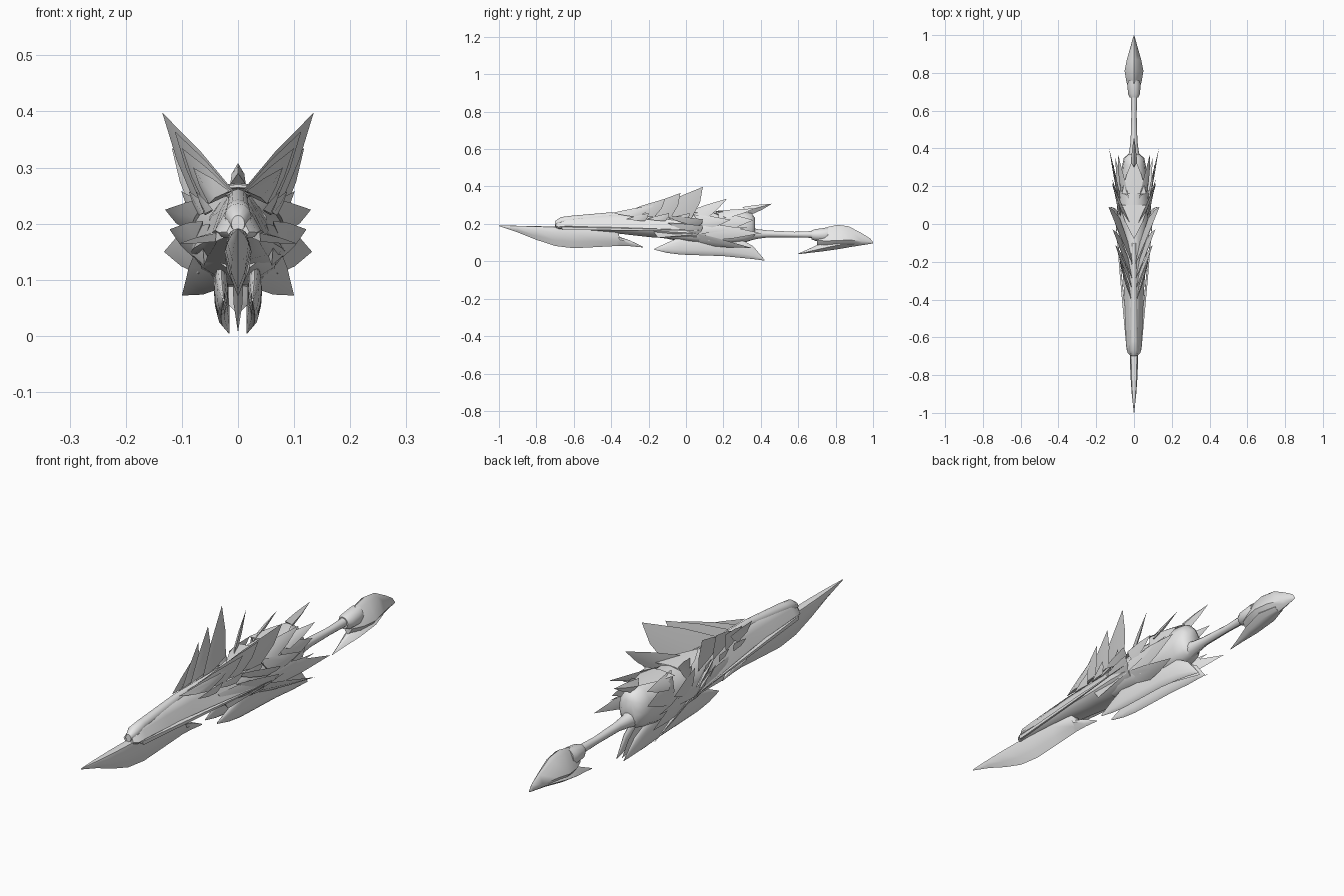
import bpy, bmesh, math
from mathutils import Vector

steel = bpy.data.materials.new("light steel grey")
steel.diffuse_color = (0.8, 0.8, 0.8, 1)


def finish(bm, name, angle):
    bmesh.ops.recalc_face_normals(bm, faces=bm.faces[:])
    me = bpy.data.meshes.new(name)
    bm.to_mesh(me)
    bm.free()
    me.materials.append(steel)
    me.shade_smooth()
    me.set_sharp_from_angle(angle=math.radians(angle))
    ob = bpy.data.objects.new(name, me)
    bpy.context.collection.objects.link(ob)
    return ob


def loft(name, half, stations, both=False, angle=50):
    """Skin a symmetric section along y. half: (x, z) fractions from top to
    bottom; stations: (y, bottom, top, half width, centre x)."""
    section = half + [(-x, z) for x, z in reversed(half) if x > 0]
    bm = bmesh.new()
    for side in ((1, -1) if both else (1,)):
        rings = []
        for y, lo, hi, w, *cx in stations:
            c = cx[0] if cx else 0
            rings.append([bm.verts.new((side * (c + x * w), y, lo + z * (hi - lo)))
                          for x, z in section])
        n = len(section)
        for a, b in zip(rings, rings[1:]):
            for i in range(n):
                j = (i + 1) % n
                bm.faces.new((a[i], a[j], b[j], b[i]))
        bm.faces.new(rings[0])
        bm.faces.new(rings[-1])
    return finish(bm, name, angle)


def spikes(name, items, thick=0.008, both=True):
    """Ridged leaf plates: two base corners, a tip."""
    bm = bmesh.new()
    for a, b, t in items:
        for s in ((1, -1) if both else (1,)):
            A, B, T = (Vector((s * p[0], p[1], p[2])) for p in (a, b, t))
            n = (B - A).cross(T - A).normalized() * thick
            root = (A + B) / 2
            mid = root.lerp(T, 0.5)
            rings = []
            for c, half, k in ((root, (A - B) / 2, 1), (mid, (A - B) * 0.31, 0.8)):
                rings.append([bm.verts.new(c + d) for d in (half, n * k, -half, -n * k)])
            tip = bm.verts.new(T)
            for i in range(4):
                j = (i + 1) % 4
                bm.faces.new((rings[0][i], rings[0][j], rings[1][j], rings[1][i]))
                bm.faces.new((rings[1][i], rings[1][j], tip))
            bm.faces.new(rings[0])
    return finish(bm, name, 40)


BLADE = [(0, 1), (0.7, 0.97), (1, 0.7), (0.55, 0.3), (0, 0)]
SKULL = [(0, 1), (0.35, 0.95), (0.62, 0.7), (1, 0.28), (0.8, 0.12), (0, 0)]
BARREL = [(0, 1), (0.5, 0.95), (0.9, 0.72), (1, 0.45), (0.8, 0.15), (0.4, 0.02), (0, 0)]
ROUND = [(math.sin(math.pi * i / 6), 0.5 + 0.5 * math.cos(math.pi * i / 6)) for i in range(7)]

# cutting blade with a barb behind it
loft("blade", BLADE, [
    (-1.0, .188, .192, .001), (-.9, .155, .19, .012), (-.8, .115, .188, .019),
    (-.7, .082, .186, .022), (-.6, .07, .185, .024), (-.48, .076, .18, .024),
    (-.37, .082, .17, .023), (-.355, .083, .13, .02), (-.3, .081, .112, .012),
    (-.23, .074, .078, .001)])

# long beaked head
loft("head", SKULL, [
    (-.695, .175, .212, .02), (-.68, .17, .222, .035), (-.64, .17, .236, .041),
    (-.5, .16, .246, .046), (-.35, .147, .254, .053), (-.2, .13, .255, .064),
    (-.05, .118, .253, .08), (.06, .11, .25, .085)])
loft("beak_ridge", ROUND, [
    (-.7, .185, .215, .012), (-.67, .19, .236, .024), (-.62, .2, .243, .022),
    (-.4, .22, .262, .018), (-.1, .23, .262, .012)])

# long lip along each cheek, ending in the rear jaw points
spikes("cheek_lips", [
    ((.025, -.67, .19), (.04, -.66, .168), (.105, .1, .165)),
    ((.05, -.2, .2), (.06, -.15, .125), (.11, .33, .18))])

# rear housing and its round collar
loft("housing", BARREL, [
    (-.1, .12, .25, .055), (.02, .1, .258, .082), (.12, .09, .264, .08),
    (.25, .09, .266, .07), (.31, .1, .264, .062), (.35, .112, .258, .054),
    (.37, .125, .23, .03)])

# swept horn crest, shortest horn first
spikes("horn_crest", [
    ((.015, -.4, .258), (.052, -.26, .235), (.08, -.17, .3)),
    ((.012, -.34, .258), (.06, -.17, .235), (.1, -.11, .335)),
    ((.01, -.29, .258), (.066, -.08, .235), (.113, -.03, .365)),
    ((.005, -.22, .255), (.075, .03, .232), (.135, .09, .398))])

# small teeth under the crest
spikes("cheek_teeth", [
    ((.045, y - .06, .225), (.055 + (y + .3) * .1, y + .04, .215),
     (.07 + (y + .3) * .12, y + .06, .258)) for y in (-.26, -.15, -.04)], .006)

# broad plates fanned around the housing
spikes("collar_plates", [
    ((.02, .0, .262), (.082, .1, .22), (.118, .22, .335)),
    ((.025, .13, .266), (.078, .22, .23), (.085, .37, .283)),
    ((.055, -.12, .245), (.088, .06, .185), (.13, .09, .225)),
    ((.068, .04, .25), (.082, .1, .17), (.115, .24, .222)),
    ((.06, .17, .262), (.072, .19, .16), (.08, .36, .22)),
    ((.062, -.1, .205), (.08, .06, .14), (.122, .09, .19)),
    ((.07, .08, .21), (.07, .12, .11), (.132, .4, .15)),
    ((.07, .0, .165), (.03, .1, .085), (.1, .35, .072))])

# shield on the back, pointing forward
spikes("back_shield", [((-.075, .1, .258), (.075, .1, .258), (0, -.08, .264)),
                       ((-.065, .16, .264), (.065, .16, .264), (0, .36, .272))], .006, False)
spikes("dorsal_spike", [((0, .3, .29), (0, .35, .25), (0, .46, .308))], .014, False)

# twin curved lower claws and a thin keel point between them
loft("lower_claws", ROUND, [
    (-.17, .062, .067, .002, .026), (-.1, .045, .1, .008, .029),
    (-.03, .036, .13, .012, .03), (.08, .032, .14, .013, .03),
    (.2, .028, .135, .013, .03), (.3, .018, .115, .011, .028),
    (.36, .012, .08, .008, .023), (.42, .004, .008, .001, .016)], True)
spikes("keel_point", [((0, .05, .1), (0, .3, .12), (0, .41, .006))], .01, False)

# grip
loft("handle", ROUND, [
    (.34, .11, .185, .035), (.38, .12, .172, .026), (.44, .128, .165, .018),
    (.58, .128, .158, .014), (.69, .125, .162, .017)])
loft("pommel_collar", ROUND, [
    (.67, .118, .165, .022), (.69, .11, .172, .032), (.74, .105, .178, .035),
    (.76, .11, .18, .03)])

# arrowhead pommel with a forward-pointing lower barb
POMMEL = [(0, 1), (.35, .9), (1, .35), (.5, .12), (0, 0)]
loft("pommel", POMMEL, [
    (.7, .085, .16, .02), (.75, .07, .182, .04), (.81, .066, .195, .05),
    (.87, .075, .187, .038), (.94, .086, .15, .018), (.985, .093, .122, .006),
    (1.0, .096, .102, .001)])
loft("pommel_barb", POMMEL, [
    (.6, .038, .041, .001), (.66, .045, .068, .014), (.73, .053, .1, .032),
    (.82, .066, .13, .042), (.9, .08, .12, .02)])
